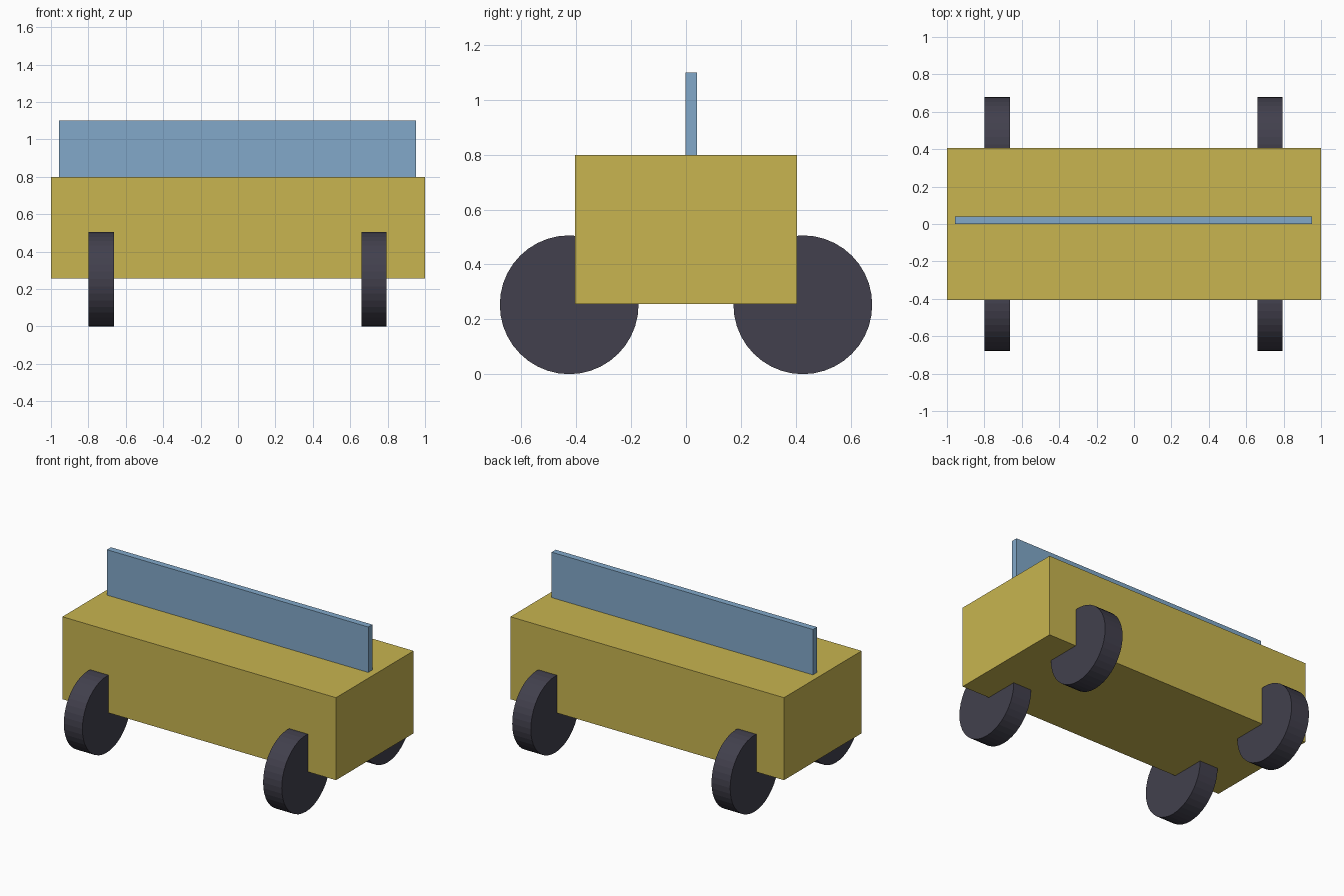
import bpy
import math

cube = bpy.data.objects.get("Cube")
if cube:
    bpy.data.objects.remove(cube, do_unlink=True)


def make_material(name, rgb):
    mat = bpy.data.materials.new(name)
    mat.use_nodes = True
    colour = (*rgb, 1.0)
    mat.diffuse_color = colour
    mat.node_tree.nodes["Principled BSDF"].inputs["Base Color"].default_value = colour
    return mat


def finish(name, mat):
    obj = bpy.context.object
    obj.name = obj.data.name = name
    obj.data.materials.append(mat)
    return obj


def box(name, low, high, mat):
    centre = [(a + b) / 2 for a, b in zip(low, high)]
    bpy.ops.mesh.primitive_cube_add(size=1, location=centre)
    obj = finish(name, mat)
    obj.scale = [b - a for a, b in zip(low, high)]
    bpy.ops.object.transform_apply(location=False, rotation=False, scale=True)
    return obj


yellow = make_material("mustard yellow", (0.578, 0.462, 0.08))
blue = make_material("soft blue", (0.223, 0.397, 0.591))
dark = make_material("dark rubber", (0.054, 0.051, 0.074))

# Body and the thin upright panel along its top
box("body", (-1, -0.405, 0.255), (1, 0.405, 0.8), yellow)
box("top_panel", (-0.957, -0.001, 0.8), (0.953, 0.041, 1.1), blue)

# Four wheels, set partly into the body
radius = 0.253
for end, y in (("front", -0.426), ("back", 0.426)):
    for side, x in (("right", -0.73), ("left", 0.727)):
        bpy.ops.mesh.primitive_cylinder_add(
            vertices=40, radius=radius, depth=0.136,
            location=(x, y, radius), rotation=(0, math.pi / 2, 0))
        finish(f"{end}_{side}_wheel", dark)
